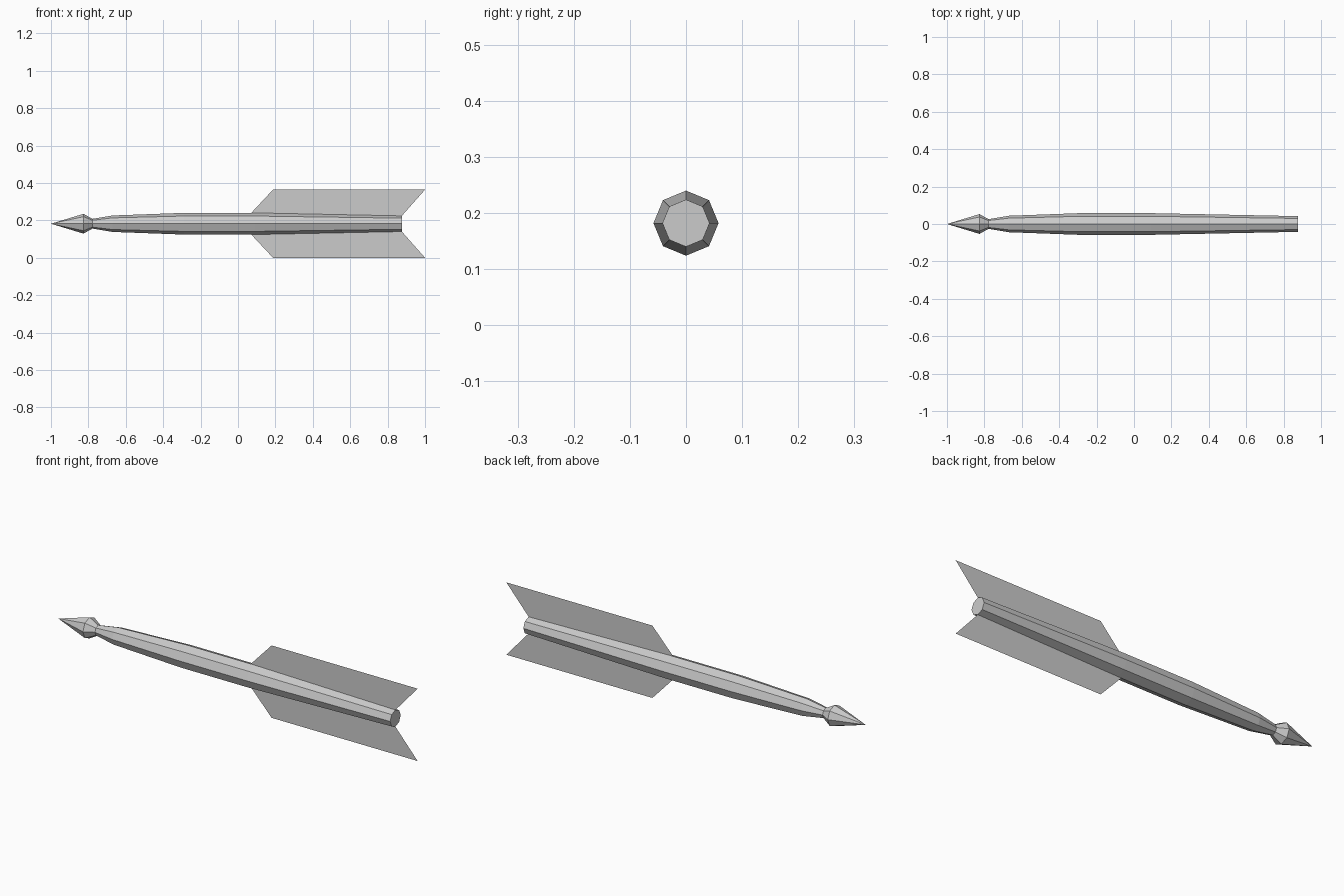
import bpy
import bmesh
from math import cos, sin, tau

cube = bpy.data.objects.get("Cube")
if cube:
    bpy.data.objects.remove(cube, do_unlink=True)

AXIS_Z = 0.182
SIDES = 8

grey = bpy.data.materials.new("plain grey")
grey.use_nodes = True
grey.diffuse_color = (0.6, 0.6, 0.6, 1)
grey.node_tree.nodes["Principled BSDF"].inputs["Base Color"].default_value = (0.6, 0.6, 0.6, 1)


def finish(name, bm):
    mesh = bpy.data.meshes.new(name)
    bm.to_mesh(mesh)
    bm.free()
    mesh.materials.append(grey)
    obj = bpy.data.objects.new(name, mesh)
    obj.location.z = AXIS_Z
    bpy.context.collection.objects.link(obj)
    return obj


def spindle(name, profile, cap_end):
    """Eight-sided body around the x axis from (x, radius) pairs."""
    bm = bmesh.new()
    rings = []
    for x, r in profile:
        count = SIDES if r > 0 else 1
        rings.append([bm.verts.new((x, r * cos(tau * i / SIDES), r * sin(tau * i / SIDES)))
                      for i in range(count)])
    for a, b in zip(rings, rings[1:]):
        for i in range(SIDES):
            j = (i + 1) % SIDES
            if len(a) == 1:
                bm.faces.new((a[0], b[i], b[j]))
            else:
                bm.faces.new((a[i], b[i], b[j], a[j]))
    if cap_end:
        bm.faces.new(rings[-1])
    bmesh.ops.recalc_face_normals(bm, faces=bm.faces)
    return finish(name, bm)


def fin(name, side):
    """Flat swept fin above (side 1) or below (side -1) the shaft."""
    bm = bmesh.new()
    outline = [(0.07, 0.057), (0.187, 0.182), (1.0, 0.182), (0.876, 0.042)]
    bm.faces.new([bm.verts.new((x, 0, side * z)) for x, z in outline])
    return finish(name, bm)


# Pointed head, tapering back to the neck
spindle("pointed_head", [(-1.0, 0), (-0.826, 0.053), (-0.778, 0.026)], False)

# Long shaft, widest in the middle
spindle("shaft", [(-0.778, 0.026), (-0.67, 0.044), (-0.29, 0.058),
                  (0.09, 0.058), (0.876, 0.042)], True)

# Tail fins
fin("upper_fin", 1)
fin("lower_fin", -1)
